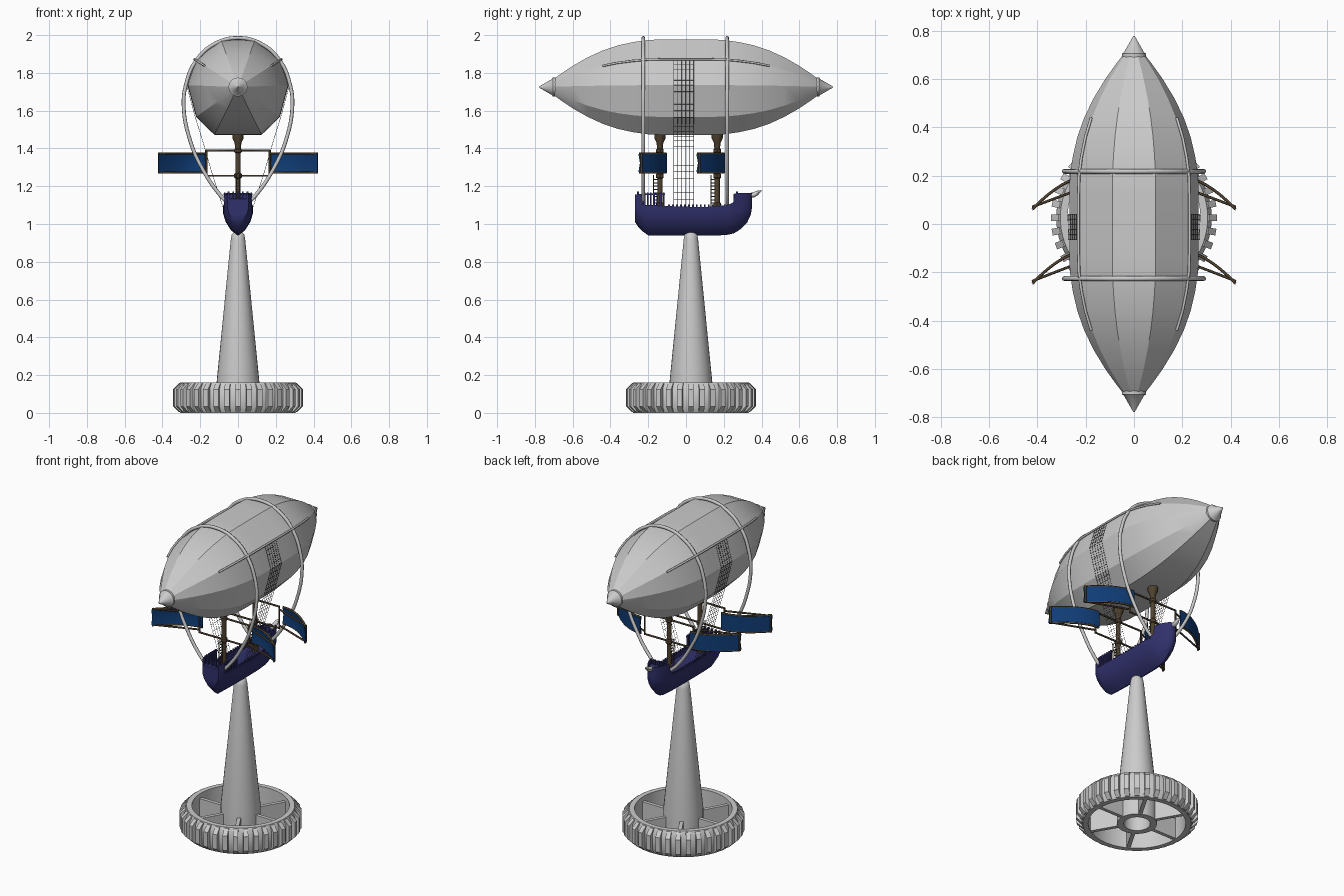
import bpy, bmesh, math
from mathutils import Vector, Matrix

if "Cube" in bpy.data.objects:
    bpy.data.objects.remove(bpy.data.objects["Cube"])


def material(name, rgb):
    m = bpy.data.materials.new(name)
    m.diffuse_color = (*rgb, 1)
    m.use_nodes = True
    m.node_tree.nodes["Principled BSDF"].inputs["Base Color"].default_value = m.diffuse_color
    return m


HULL = material("hull_blue", (0.03, 0.03, 0.15))
SAIL = material("sail_blue", (0.005, 0.045, 0.18))
WOOD = material("dark_wood", (0.08, 0.055, 0.03))
ROPE = material("rope", (0.06, 0.06, 0.06))


def loft(bm, rings, cap=True, closed=False):
    vs = [[bm.verts.new(p) for p in ring] for ring in rings]
    n = len(vs[0])
    for a, b in zip(vs, vs[1:] + vs[:1] if closed else vs[1:]):
        for i in range(n):
            bm.faces.new((a[i], a[(i + 1) % n], b[(i + 1) % n], b[i]))
    if cap and not closed:
        bm.faces.new(vs[0])
        bm.faces.new(vs[-1])


def box(bm, size, loc, rot=0.0):
    m = Matrix.Translation(loc) @ Matrix.Rotation(rot, 4, 'Z') @ Matrix.Diagonal((*size, 1))
    bmesh.ops.create_cube(bm, size=1, matrix=m)


def finish(bm, name, mat=None, angle=30):
    bmesh.ops.recalc_face_normals(bm, faces=bm.faces)
    me = bpy.data.meshes.new(name)
    bm.to_mesh(me)
    bm.free()
    ob = bpy.data.objects.new(name, me)
    bpy.context.collection.objects.link(ob)
    if mat:
        me.materials.append(mat)
    bpy.ops.object.select_all(action='DESELECT')
    ob.select_set(True)
    bpy.context.view_layer.objects.active = ob
    bpy.ops.object.shade_smooth_by_angle(angle=math.radians(angle))
    return ob


def tubes(name, paths, r, mat=None, smooth=False, res=2):
    cu = bpy.data.curves.new(name, 'CURVE')
    cu.dimensions, cu.bevel_depth, cu.bevel_resolution = '3D', r, res
    cu.use_fill_caps, cu.resolution_u = True, 6
    for path in paths:
        s = cu.splines.new('BEZIER' if smooth else 'POLY')
        pts = s.bezier_points if smooth else s.points
        pts.add(len(path) - 1)
        for p, co in zip(pts, path):
            if smooth:
                p.co = co
                p.handle_left_type = p.handle_right_type = 'AUTO'
            else:
                p.co = (*co, 1)
    ob = bpy.data.objects.new(name, cu)
    bpy.context.collection.objects.link(ob)
    if mat:
        cu.materials.append(mat)
    bpy.ops.object.select_all(action='DESELECT')
    ob.select_set(True)
    bpy.context.view_layer.objects.active = ob
    bpy.ops.object.convert(target='MESH')


def circle(r, z, n, x=0, y=0):
    return [(x + r * math.cos(2 * math.pi * i / n), y + r * math.sin(2 * math.pi * i / n), z) for i in range(n)]


CY = 0.026  # centre of the stand

# Gear shaped base: rim, teeth and spokes
bm = bmesh.new()
rim = [(0.275, 0), (0.305, 0), (0.322, 0.03), (0.322, 0.13), (0.305, 0.162), (0.275, 0.162)]
loft(bm, [circle(r, z, 72, 0, CY) for r, z in rim], closed=True)
tooth = [(0.3, 0.004), (0.312, 0.004), (0.344, 0.035), (0.344, 0.125), (0.312, 0.158), (0.3, 0.158)]
for k in range(36):
    rot = Matrix.Translation((0, CY, 0)) @ Matrix.Rotation(math.radians(10 * k), 4, 'Z')
    loft(bm, [[rot @ Vector((r, t, z)) for r, z in tooth] for t in (-0.014, 0.014)])
for k in range(6):
    a = math.radians(60 * k)
    box(bm, (0.19, 0.022, 0.13), (0.187 * math.cos(a), CY + 0.187 * math.sin(a), 0.068), a)
finish(bm, "gear_base")

# Tapered tower with a hollow foot and rounded top
bm = bmesh.new()
tower = [(0.075, 0.12), (0.075, 0), (0.113, 0), (0.113, 0.165), (0.038, 0.92), (0.033, 0.945), (0.02, 0.958), (0.004, 0.962)]
loft(bm, [circle(r, z, 32, 0, CY) for r, z in tower])
finish(bm, "tower", angle=40)

# Faceted gas envelope
BZ = 1.725
half = [(0.09, 0.252), (0.225, 0.145), (0.268, 0.01), (0.222, -0.158), (0.125, -0.253)]
section = half + [(-x, z) for x, z in reversed(half)]
prof = [(0, 1), (0.12, 1), (0.2, 0.99), (0.28, 0.945), (0.36, 0.875), (0.44, 0.77), (0.52, 0.625), (0.6, 0.445), (0.66, 0.285), (0.7, 0.17)]
stations = [(-y, f) for y, f in reversed(prof[1:])] + prof
bm = bmesh.new()
loft(bm, [[(x * f, y, BZ + z * f) for x, z in section] for y, f in stations])
finish(bm, "envelope", angle=25)

# Nose and tail caps
for s, name in ((-1, "nose_cap"), (1, "tail_cap")):
    bm = bmesh.new()
    cap = [(0.04, 0.68), (0.05, 0.69), (0.05, 0.705), (0.042, 0.71), (0.003, 0.778)]
    loft(bm, [[(x, s * y, z + BZ) for x, z, _ in circle(r, 0, 24)] for r, y in cap])
    finish(bm, name)

# Side rails along the upper edges of the envelope
tubes("envelope_rails", [[(s * 0.23 * f, y, BZ + 0.147 * f) for y, f in stations if -0.5 < y < 0.45] for s in (-1, 1)], 0.006)

# Hoops holding the hull
hoop = [(0.045, 1.105), (0.09, 1.148), (0.185, 1.286), (0.254, 1.444), (0.288, 1.63), (0.275, 1.74), (0.227, 1.857), (0.13, 1.95)]
hoop = hoop + [(0, 1.985)] + [(-x, z) for x, z in reversed(hoop)]
tubes("hull_hoops", [[(x, y, z) for x, z in hoop] for y in (-0.226, 0.218)], 0.01, smooth=True)

# Boat hull: y, half width, top, keel
hull = [(-0.27, 0.055, 1.155, 1.01), (-0.25, 0.068, 1.158, 0.98), (-0.232, 0.073, 1.158, 0.964),
        (-0.228, 0.074, 1.1, 0.96), (-0.2, 0.077, 1.098, 0.94), (-0.1, 0.08, 1.095, 0.938), (0.05, 0.08, 1.09, 0.938),
        (0.15, 0.078, 1.092, 0.938), (0.22, 0.074, 1.1, 0.943), (0.25, 0.068, 1.115, 0.95), (0.256, 0.066, 1.162, 0.952),
        (0.29, 0.055, 1.165, 0.973), (0.325, 0.038, 1.165, 1.01), (0.343, 0.022, 1.165, 1.05), (0.35, 0.008, 1.163, 1.09)]
bm = bmesh.new()
rings = []
for y, w, top, keel in hull:
    d = 1.1 - keel
    side = [(w * 0.8, top - 0.022), (w * 0.82, top), (w, top), (w, keel + 0.75 * d), (w * 0.82, keel + 0.45 * d), (w * 0.45, keel + 0.17 * d)]
    rings.append([(x, y, z) for x, z in side + [(0, keel)] + [(-x, z) for x, z in reversed(side)]])
loft(bm, rings)
finish(bm, "hull", HULL, 40)

# Stern railing, stair slopes and deck rail studs
bm = bmesh.new()
for s in (-1, 1):
    for i in range(7):
        box(bm, (0.009, 0.009, 0.075), (s * 0.07, -0.22 + i * 0.017, 1.13))
    box(bm, (0.011, 0.12, 0.008), (s * 0.07, -0.17, 1.158))
    for i in range(16):
        box(bm, (0.008, 0.008, 0.012), (s * 0.072, -0.09 + i * 0.021, 1.097))
for y in (-0.255, 0.27):
    for i in range(5):
        box(bm, (0.01, 0.01, 0.035), (-0.05 + i * 0.025, y, 1.155))
box(bm, (0.12, 0.1, 0.03), (0, -0.18, 1.085))
box(bm, (0.1, 0.008, 0.05), (0, 0.255, 1.135))
finish(bm, "deck_railing", HULL)

# Bowsprit
bm = bmesh.new()
loft(bm, [[(x, y, zc + z) for x, z, _ in circle(r, 0, 12)] for r, y, zc in
          ((0.012, 0.33, 1.15), (0.015, 0.36, 1.155), (0.013, 0.38, 1.165), (0.003, 0.4, 1.176))])
finish(bm, "bowsprit")

for my, wy, tag in ((-0.138, -0.1, "front"), (0.165, 0.207, "back")):
    # Mast with flared head and collars
    bm = bmesh.new()
    mast = [(0.02, 1.06), (0.02, 1.11), (0.014, 1.115), (0.014, 1.24), (0.02, 1.245), (0.02, 1.265), (0.014, 1.27), (0.014, 1.375),
            (0.02, 1.38), (0.02, 1.395), (0.015, 1.4), (0.018, 1.43), (0.03, 1.455), (0.03, 1.49)]
    loft(bm, [circle(r, z, 16, 0, my) for r, z in mast])
    finish(bm, tag + "_mast", WOOD)
    # Mast ladder
    tubes(tag + "_ladder", [[(0, my, z), (0, my - 0.036, z)] for z in [1.11 + 0.018 * i for i in range(8)]]
          + [[(x, my - 0.033, 1.09), (x, my - 0.033, 1.26)] for x in (-0.01, 0.01)], 0.003, WOOD, res=1)
    # Wing frame: cross beams, posts, straight spars
    frame = [[(-0.17, my, z), (0.17, my, z)] for z in (1.255, 1.389)]
    for s in (-1, 1):
        frame.append([(s * 0.168, my, 1.252), (s * 0.168, my, 1.392)])
        frame += [[(s * 0.168, my, z), (s * 0.418, wy - 0.135, z)] for z in (1.272, 1.372)]
        frame.append([(s * 0.418, wy - 0.135, 1.27), (s * 0.418, wy - 0.135, 1.374)])
    tubes(tag + "_wing_frame", frame, 0.0055, WOOD, res=1)
    # Curved sail wings with wooden edge strips
    curve = []
    for i in range(13):
        t = i / 12
        curve.append((0.17 + 0.25 * t, wy - 0.14 * t ** 1.9))
    for s, side in ((-1, "left"), (1, "right")):
        bm = bmesh.new()
        loft(bm, [[(s * x, y + o, z) for o, z in ((0, 1.275), (0, 1.37), (-0.012, 1.37), (-0.004, 1.3225), (-0.012, 1.275))] for x, y in curve])
        finish(bm, f"{tag}_{side}_wing", SAIL)
        tubes(f"{tag}_{side}_wing_edges", [[(s * x, y - 0.006, z) for x, y in curve] for z in (1.272, 1.373)], 0.006, WOOD, res=1)

# Thin rope nets from the envelope down to the deck
drop = [(0.232, 1.87), (0.272, 1.735), (0.226, 1.565), (0.187, 1.44), (0.141, 1.28), (0.08, 1.09)]
paths = []
for s in (-1, 1):
    for i in range(6):
        paths.append([(s * x, -0.065 + 0.021 * i, z) for x, z in drop])
    for (x0, z0), (x1, z1) in zip(drop, drop[1:]):
        for k in range(5):
            t = k / 5
            x, z = x0 + (x1 - x0) * t, z0 + (z1 - z0) * t
            paths.append([(s * x, -0.065, z), (s * x, 0.04, z)])
tubes("rope_nets", paths, 0.0011, ROPE, res=0)
